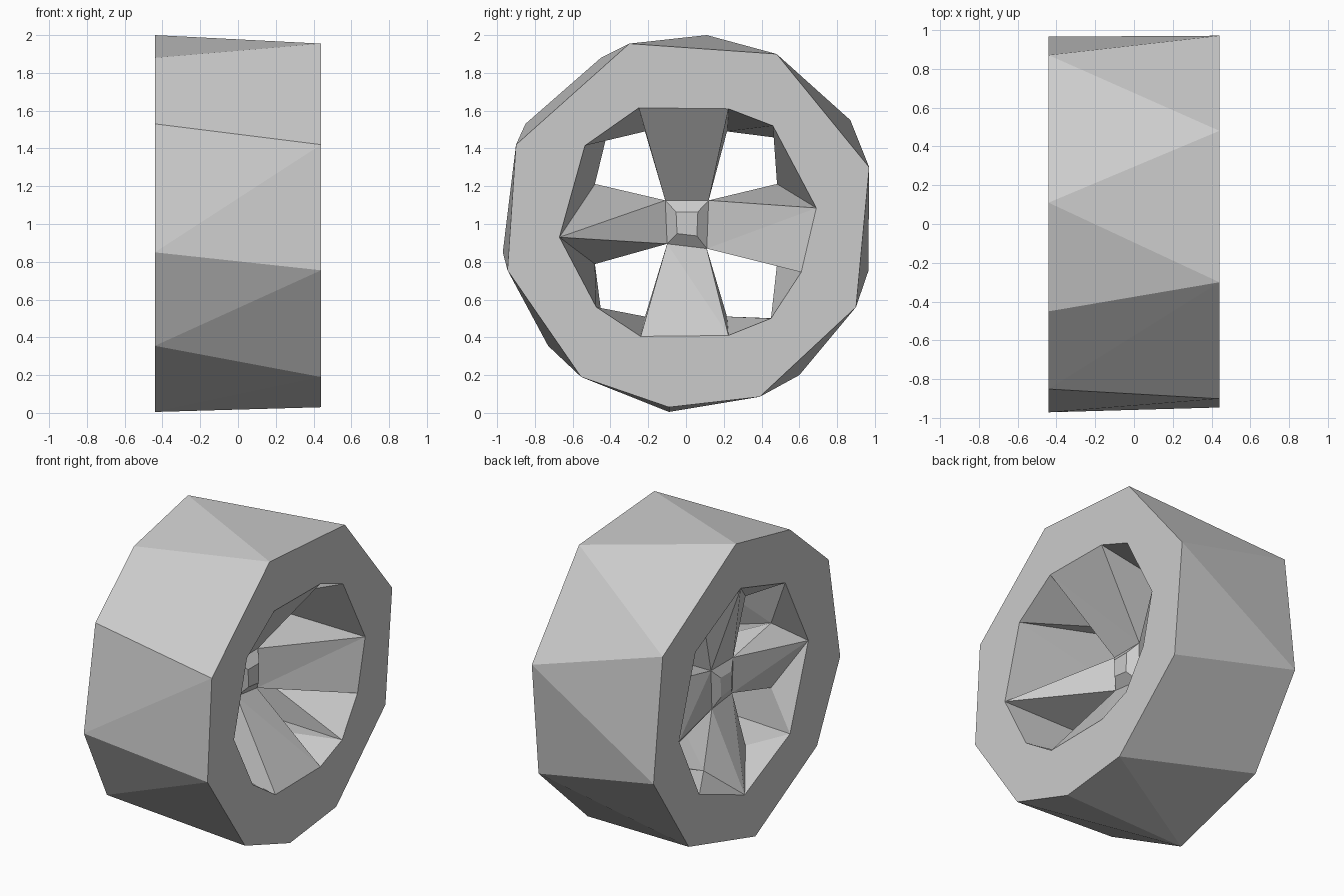
import bpy
import bmesh
from mathutils import Vector

cube = bpy.data.objects.get("Cube")
if cube:
    bpy.data.objects.remove(cube, do_unlink=True)

HALF = 0.44                      # half the wheel width
SPOKE_X = -0.28                  # depth of the spoke shoulders
HUB_FRONT, HUB_BACK = 0.06, -0.265

gray = bpy.data.materials.new("plain_gray")
gray.use_nodes = True
gray.diffuse_color = (0.6, 0.6, 0.6, 1)
gray.node_tree.nodes["Principled BSDF"].inputs["Base Color"].default_value = (0.6, 0.6, 0.6, 1)

bm = bmesh.new()


def ring(x, points):
    return [bm.verts.new((x, y, z)) for y, z in points]


def face(*verts):
    """Add a face as triangles, skipping repeated corners."""
    verts = list(dict.fromkeys(verts))
    for i in range(1, len(verts) - 1):
        bm.faces.new((verts[0], verts[i], verts[i + 1]))


def loop_edges(loop):
    pairs = zip(loop, loop[1:] + loop[:1])
    return [bm.edges.get(p) or bm.edges.new(p) for p in pairs]


# Tread: irregular nine-sided outlines joined by a convex skin
outer_front = ring(HALF, [(-.3, 1.955), (.48, 1.9), (.97, 1.3), (.9, .56), (.39, .085),
                          (-.09, .03), (-.555, .19), (-.945, .755), (-.9, 1.42)])
outer_back = ring(-HALF, [(.11, 2), (.87, 1.55), (.965, .75), (.6, .2), (-.09, .005),
                          (-.73, .355), (-.97, .85), (-.85, 1.53), (-.45, 1.88)])
bmesh.ops.convex_hull(bm, input=outer_front + outer_back)
caps = [f for f in bm.faces if len({round(v.co.x, 2) for v in f.verts}) == 1]
bmesh.ops.delete(bm, geom=caps, context='FACES_ONLY')
rim = set(outer_front), set(outer_back)
inner_cap_edges = [e for e in bm.edges if not e.link_faces]
bmesh.ops.delete(bm, geom=inner_cap_edges, context='EDGES')

# Rim openings, clockwise from the top spoke
inner_front = ring(HALF, [(-.25, 1.615), (.225, 1.61), (.46, 1.52), (.69, 1.085), (.61, .745),
                          (.45, .5), (.225, .41), (-.24, .405), (-.475, .56), (-.67, .93),
                          (-.535, 1.415)])
inner_back = ring(-HALF, [(.06, 1.69), (.53, 1.45), (.7, .93), (.49, .5),
                          (.02, .32), (-.45, .54), (-.64, 1.08), (-.4, 1.55)])
for outside, inside in ((outer_front, inner_front), (outer_back, inner_back)):
    bmesh.ops.triangle_fill(bm, use_beauty=True,
                            edges=loop_edges(outside) + loop_edges(inside))

# Spoke ends at the rim: (first, second) front corners; the left one is a point
t1, t2, tr, r1, r2, br, b1, b2, bl, l1, tl = inner_front
spoke_ends = [(t1, t2), (r1, r2), (b1, b2), (l1, l1)]
front_corners = [tr, br, bl, tl]
back_tips, back_corners = inner_back[0::2], inner_back[1::2]

# Spoke shoulders, mirrored around the four windows
shoulders = []
for sy, sz in ((1, 1), (1, -1), (-1, -1), (-1, 1)):
    near_vertical = (sy * .217, 1 + sz * .49)
    near_side = (sy * .482, 1 + sz * .212)
    pair = (near_vertical, near_side) if sy == sz else (near_side, near_vertical)
    shoulders.append(ring(SPOKE_X, pair))

# Hub corners, one per window
hub_outline = [(.12, 1.125), (.11, .87), (-.1, .895), (-.11, 1.125)]
hub_front = ring(HUB_FRONT, hub_outline)
hub_back = ring(HUB_BACK, hub_outline)

for k in range(4):
    n = (k + 1) % 4
    # Spoke: front plate and faceted back
    a, b = spoke_ends[k]
    face(a, b, hub_front[k], hub_front[k - 1])
    tip = back_tips[k]
    face(tip, shoulders[k - 1][1], hub_back[k - 1])
    face(tip, hub_back[k - 1], hub_back[k])
    face(tip, hub_back[k], shoulders[k][0])
    # Window between this spoke and the next one
    fc, bc = front_corners[k], back_corners[k]
    for end, shoulder, point in ((b, shoulders[k][0], tip),
                                 (spoke_ends[n][0], shoulders[k][1], back_tips[n])):
        face(shoulder, end, hub_front[k], hub_back[k])
        face(fc, end, shoulder)
        face(fc, shoulder, bc)
        face(bc, shoulder, point)

# Hub caps: small raised blocks on both sides
for corners, rise in ((hub_front, .05), (hub_back, -.03)):
    middle = sum((v.co for v in corners), Vector()) / 4
    top = [bm.verts.new(middle.lerp(v.co, .5) + Vector((rise, 0, 0))) for v in corners]
    for k in range(4):
        face(corners[k - 1], corners[k], top[k], top[k - 1])
    face(*top)

bmesh.ops.recalc_face_normals(bm, faces=bm.faces)
mesh = bpy.data.meshes.new("wheel")
bm.to_mesh(mesh)
bm.free()
mesh.materials.append(gray)
wheel = bpy.data.objects.new("wheel", mesh)
bpy.context.collection.objects.link(wheel)
